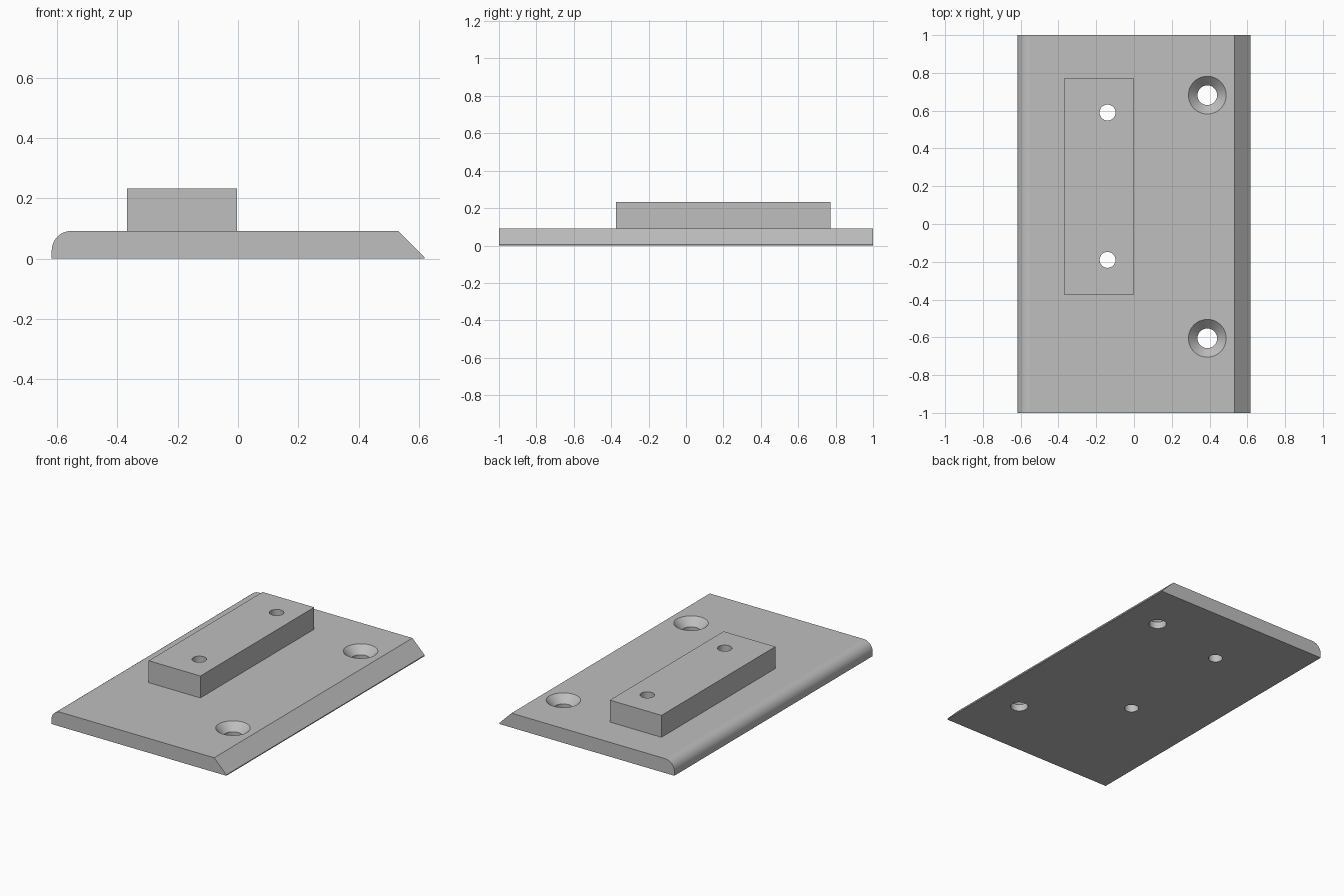
import bpy, bmesh
from math import sin, cos, pi, radians

cube = bpy.data.objects.get("Cube")
if cube:
    bpy.data.objects.remove(cube, do_unlink=True)

grey = bpy.data.materials.new("plain grey")
grey.use_nodes = True
COLOUR = (0.52, 0.52, 0.52, 1)
grey.diffuse_color = COLOUR
grey.node_tree.nodes["Principled BSDF"].inputs["Base Color"].default_value = COLOUR

HALF_W, PLATE_TOP, BLOCK_TOP = 0.618, 0.092, 0.232


def finish(name, bm):
    bmesh.ops.recalc_face_normals(bm, faces=bm.faces)
    mesh = bpy.data.meshes.new(name)
    bm.to_mesh(mesh)
    bm.free()
    obj = bpy.data.objects.new(name, mesh)
    bpy.context.collection.objects.link(obj)
    mesh.materials.append(grey)
    return obj


def extrude_profile(name, points, y0, y1):
    """Closed x-z outline pushed along y."""
    bm = bmesh.new()
    face = bm.faces.new([bm.verts.new((x, y0, z)) for x, z in points])
    ext = bmesh.ops.extrude_face_region(bm, geom=[face])
    verts = [v for v in ext["geom"] if isinstance(v, bmesh.types.BMVert)]
    bmesh.ops.translate(bm, vec=(0, y1 - y0, 0), verts=verts)
    return finish(name, bm)


def turned_cutter(name, x, y, profile, sides=48):
    """Closed solid with rings at (radius, height)."""
    bm = bmesh.new()
    rings = [[bm.verts.new((x + r * cos(2 * pi * i / sides),
                            y + r * sin(2 * pi * i / sides), z))
              for i in range(sides)] for r, z in profile]
    for a, b in zip(rings, rings[1:]):
        for i in range(sides):
            j = (i + 1) % sides
            bm.faces.new((a[i], a[j], b[j], b[i]))
    bm.faces.new(rings[0])
    bm.faces.new(rings[-1])
    obj = finish(name, bm)
    obj.hide_render = True
    return obj


def cut(obj, cutters):
    bpy.context.view_layer.objects.active = obj
    for c in cutters:
        mod = obj.modifiers.new("hole", "BOOLEAN")
        mod.operation, mod.solver, mod.object = "DIFFERENCE", "EXACT", c
        bpy.ops.object.modifier_apply(modifier=mod.name)


def shade(obj):
    bpy.ops.object.select_all(action="DESELECT")
    obj.select_set(True)
    bpy.context.view_layer.objects.active = obj
    bpy.ops.object.shade_smooth_by_angle(angle=radians(30))
    # large planar faces stay flat
    for p in obj.data.polygons:
        if p.area > 0.03:
            p.use_smooth = False


# base plate: rounded left edge, chamfered right edge with a thin lip
R, STEPS = 0.065, 14
outline = [(-HALF_W, 0), (HALF_W, 0), (HALF_W, 0.006), (0.532, PLATE_TOP)]
outline += [(-HALF_W + R - R * sin(a), PLATE_TOP - R + R * cos(a))
            for a in (pi / 2 * i / STEPS for i in range(STEPS + 1))]
plate = extrude_profile("base_plate", outline, -1, 1)

# raised block
block = extrude_profile("raised_block",
                        [(-0.368, PLATE_TOP), (-0.003, PLATE_TOP),
                         (-0.003, BLOCK_TOP), (-0.368, BLOCK_TOP)], -0.375, 0.773)

# straight holes through block and plate, countersunk holes through plate
straight = [turned_cutter("straight_hole_cutter", -0.14, y,
                          [(0.042, -0.1), (0.042, 0.4)]) for y in (0.59, -0.19)]
sunk = [turned_cutter("countersink_cutter", 0.388, y,
                      [(0.052, -0.1), (0.052, 0.044), (0.1, PLATE_TOP), (0.12, 0.112)])
        for y in (0.682, -0.605)]
cut(plate, straight + sunk)
cut(block, straight)
for c in straight + sunk:
    bpy.data.objects.remove(c, do_unlink=True)
for part in (plate, block):
    shade(part)
